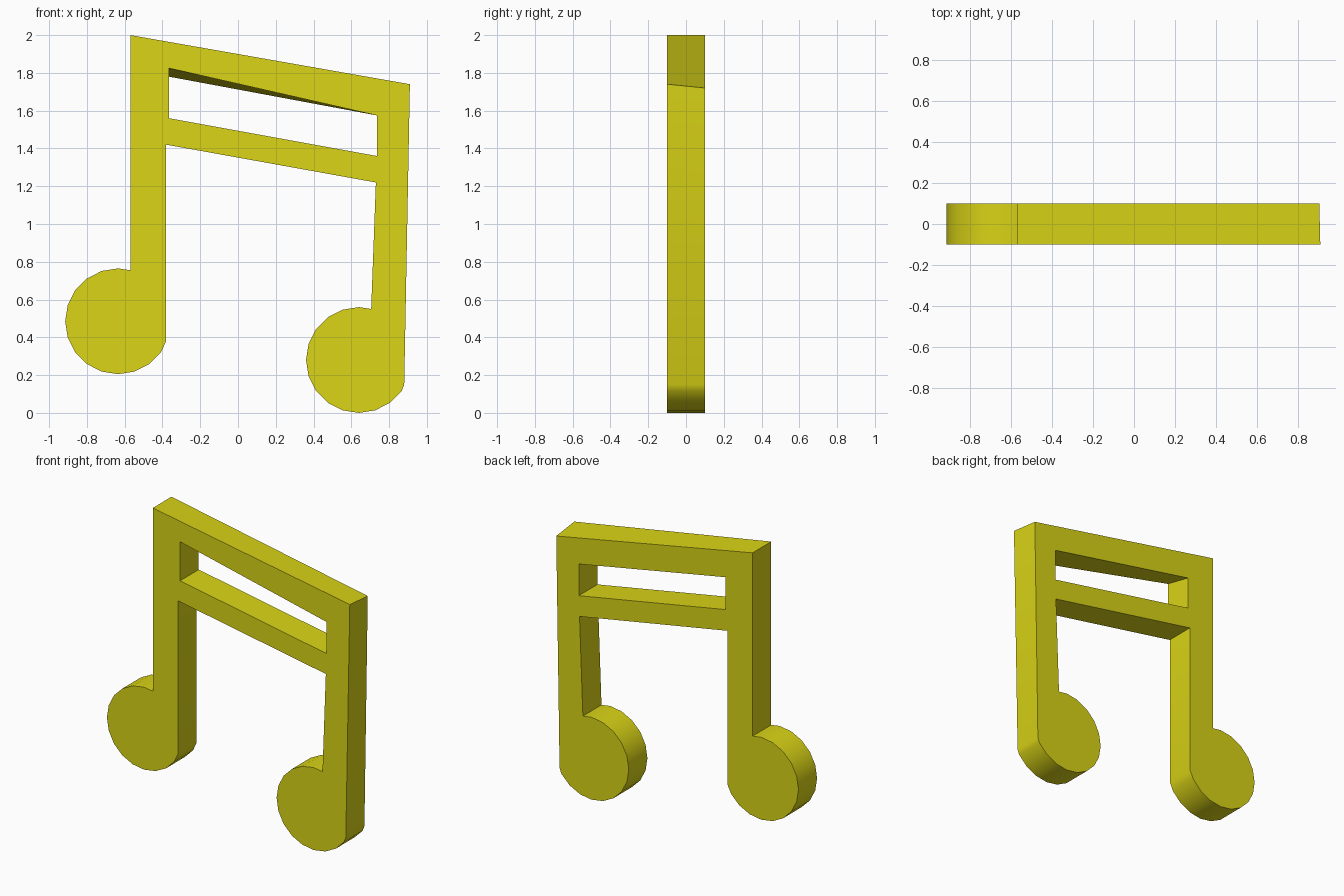
import bpy, bmesh
from math import sin, cos, radians

if "Cube" in bpy.data.objects:
    bpy.data.objects.remove(bpy.data.objects["Cube"])

HALF = 0.10   # half thickness
R = 0.28      # note head radius


def head(cx, cz):
    """Round note head, 20-sided, clockwise from its lower right to the top."""
    return [(cx + R * cos(radians(a)), cz + R * sin(radians(a)))
            for a in range(-36, -271, -18)]


# Outer outline: beam, right stem and head, lower bar, left stem and head
outer = [(-0.57, 2.0), (0.91, 1.74), (0.88, 0.15)]
outer += head(0.64, 0.28)
outer += [(0.705, 0.55), (0.73, 1.22), (-0.38, 1.42), (-0.38, 0.38)]
outer += head(-0.635, 0.485)
outer += [(-0.57, 0.755)]

# Slot between the two beams
slot = [(-0.365, 1.825), (0.735, 1.575), (0.735, 1.36), (-0.365, 1.56)]

# The back of the beam sits slightly lower at two corners
back_outer = list(outer)
back_outer[1] = (0.905, 1.72)
back_slot = list(slot)
back_slot[0] = (-0.365, 1.78)

bm = bmesh.new()


def loop(points, y):
    verts = [bm.verts.new((x, y, z)) for x, z in points]
    edges = [bm.edges.new((v, verts[(i + 1) % len(verts)])) for i, v in enumerate(verts)]
    return verts, edges


rims = [(loop(outer, -HALF), loop(back_outer, HALF)),
        (loop(slot, -HALF), loop(back_slot, HALF))]

# Front and back faces with the slot left open
for side, normal in ((0, (0, -1, 0)), (1, (0, 1, 0))):
    edges = rims[0][side][1] + rims[1][side][1]
    bmesh.ops.triangle_fill(bm, use_beauty=True, use_dissolve=False,
                            edges=edges, normal=normal)

# Side walls around both rims
for (front, _), (back, _) in rims:
    n = len(front)
    for i in range(n):
        j = (i + 1) % n
        bm.faces.new((front[i], front[j], back[j], back[i]))

bmesh.ops.recalc_face_normals(bm, faces=bm.faces[:])
mesh = bpy.data.meshes.new("beamed_notes")
bm.to_mesh(mesh)
bm.free()

notes = bpy.data.objects.new("beamed_notes", mesh)
bpy.context.collection.objects.link(notes)
mat = bpy.data.materials.new("yellow")
mat.diffuse_color = (0.70, 0.66, 0.008, 1)
mat.use_nodes = True
mat.node_tree.nodes["Principled BSDF"].inputs["Base Color"].default_value = mat.diffuse_color
mesh.materials.append(mat)

# Smooth round heads, crisp edges elsewhere
bpy.context.view_layer.objects.active = notes
notes.select_set(True)
bpy.ops.object.shade_smooth_by_angle(angle=radians(30))
